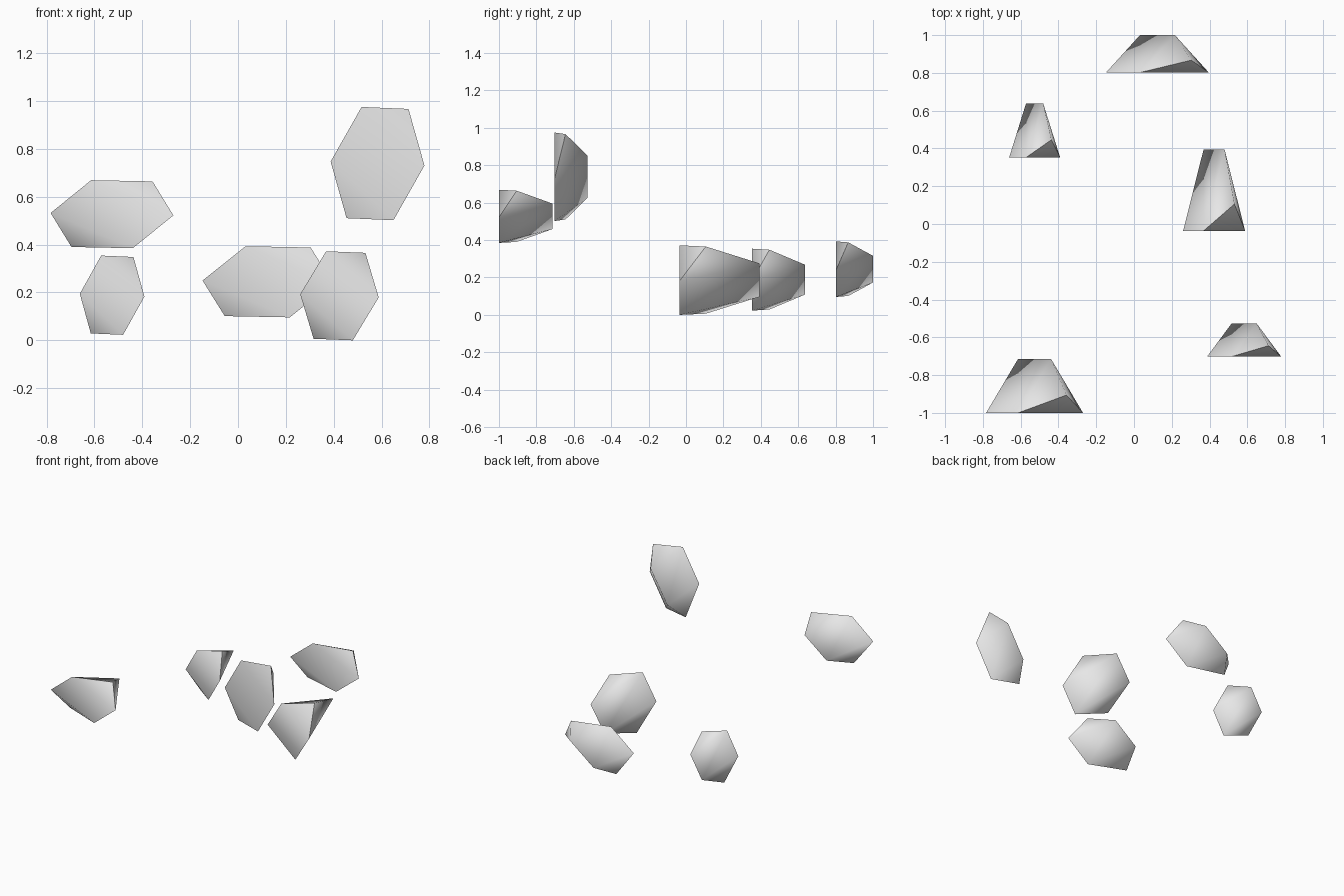
import bpy, bmesh
from mathutils import Vector

if "Cube" in bpy.data.objects:
    bpy.data.objects.remove(bpy.data.objects["Cube"])

stone = bpy.data.materials.new("light_grey_stone")
stone.diffuse_color = (0.8, 0.8, 0.8, 1)
stone.use_nodes = True
stone.node_tree.nodes["Principled BSDF"].inputs["Base Color"].default_value = stone.diffuse_color

# Unit chunk: (x, depth 0..1, z); the other half is a half-turn about the y axis
HALF = [(-0.34, 0.0, 1.0), (0.66, 0.33, 0.965), (1.0, 0.0, -0.035)]
BACK = (0.34, 1.0, 0.48)


def turn(p):
    return (-p[0], p[1], -p[2])


def chunk(name, x0, x1, y0, y1, z0, z1):
    """Six-sided faceted chunk filling the given box."""
    def place(p):
        return Vector(((x0 + x1) / 2 + p[0] * (x1 - x0) / 2,
                       y0 + p[1] * (y1 - y0),
                       (z0 + z1) / 2 + p[2] * (z1 - z0) / 2))

    bm = bmesh.new()
    rim = [bm.verts.new(place(p)) for p in HALF + [turn(p) for p in HALF]]
    q = [bm.verts.new(place(BACK)), bm.verts.new(place(turn(BACK)))]

    # Front: flat middle with two folded-back corners
    bm.faces.new((rim[0], rim[2], rim[3], rim[5]))
    for h in (0, 3):
        a, b, c, d = (rim[(h + i) % 6] for i in range(4))
        near, far = (q[0], q[1]) if h == 0 else (q[1], q[0])
        bm.faces.new((a, b, c))
        # Tapering sides towards the back ridge
        bm.faces.new((a, b, near))
        bm.faces.new((a, near, far))
        bm.faces.new((b, c, near))
        bm.faces.new((c, d, near))
    bmesh.ops.recalc_face_normals(bm, faces=bm.faces)

    # Smooth shading with a crisp rim
    for f in bm.faces:
        f.smooth = True
    for i in range(6):
        bm.edges.get((rim[i], rim[(i + 1) % 6])).smooth = False

    me = bpy.data.meshes.new(name)
    bm.to_mesh(me)
    bm.free()
    me.materials.append(stone)
    ob = bpy.data.objects.new(name, me)
    bpy.context.collection.objects.link(ob)


chunk("front_left_chunk", -0.783, -0.27, -1.0, -0.714, 0.385, 0.669)
chunk("front_right_chunk", 0.387, 0.779, -0.702, -0.527, 0.502, 0.975)
chunk("middle_chunk", 0.26, 0.588, -0.036, 0.394, 0.0, 0.372)
chunk("back_left_chunk", -0.661, -0.391, 0.352, 0.637, 0.023, 0.354)
chunk("back_chunk", -0.148, 0.396, 0.802, 1.0, 0.096, 0.393)
